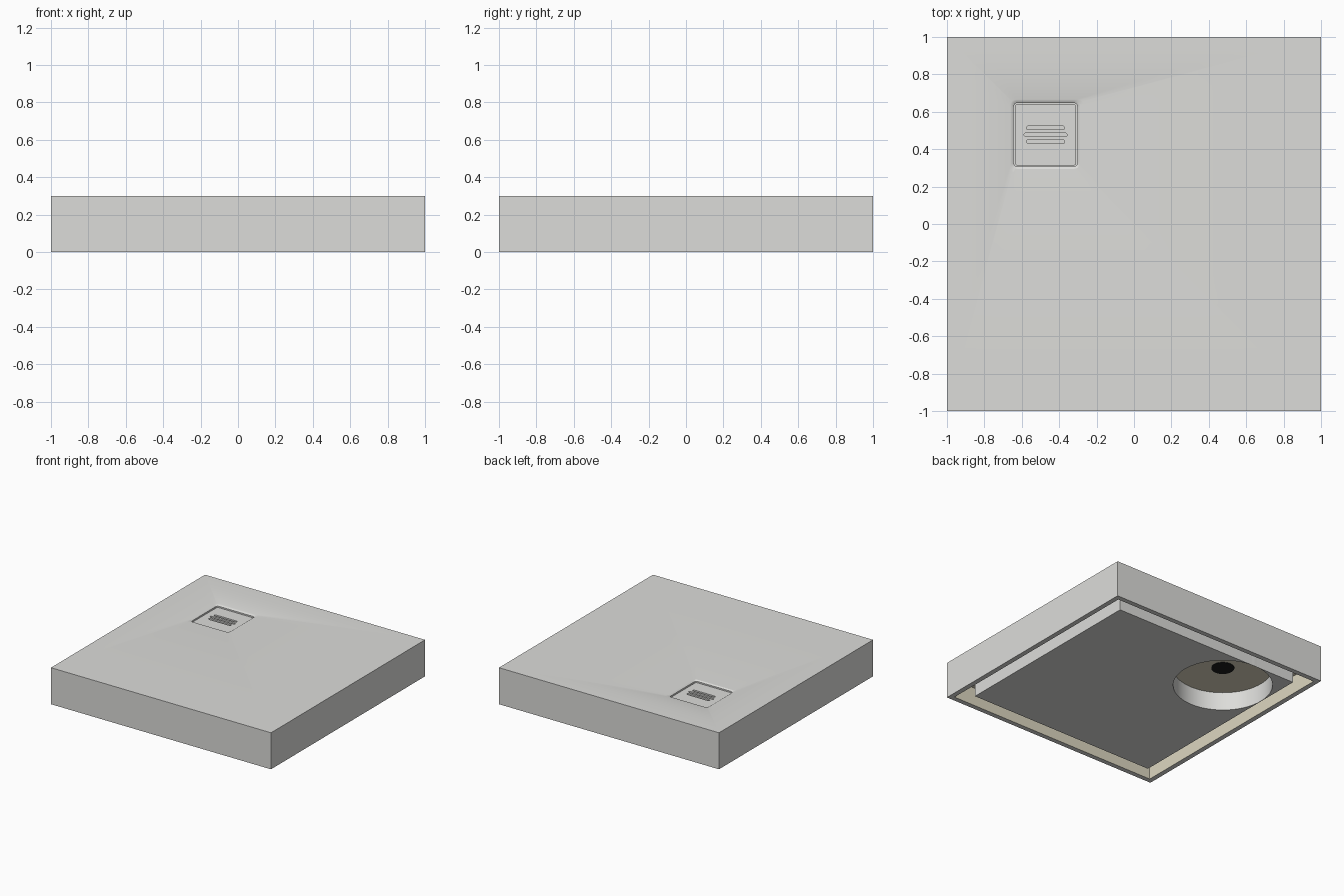
import bpy, bmesh, math
from mathutils import Vector

if "Cube" in bpy.data.objects:
    bpy.data.objects.remove(bpy.data.objects["Cube"])

DRAIN = Vector((-0.473, 0.477))
HEIGHT, CEILING = 0.3, 0.15
WALL = 0.96          # half width inside the skirt
DIP = 0.017          # fall of the surface towards the drain
RECESS = 0.182       # half width of the drain recess


def material(name, r, g, b):
    mat = bpy.data.materials.new(name)
    mat.use_nodes = True
    mat.diffuse_color = (r, g, b, 1)
    mat.node_tree.nodes["Principled BSDF"].inputs["Base Color"].default_value = (r, g, b, 1)
    return mat


grey = material("light grey", 0.72, 0.72, 0.70)
beige = material("beige", 0.72, 0.68, 0.53)
black = material("black", 0.01, 0.011, 0.011)


def outline(center, hx, hy, radius=0.0, steps=32):
    """Rounded rectangle as a list of 2D points, dense near the corners."""
    points = []
    corners = [(-1, -1), (1, -1), (1, 1), (-1, 1)]
    for i, start in enumerate(corners):
        a, b = Vector(start), Vector(corners[(i + 1) % 4])
        for k in range(steps):
            u = a.lerp(b, (1 - math.cos(math.pi * k / steps)) / 2)
            p = Vector((u.x * hx, u.y * hy))
            if radius:
                cx, cy = hx - radius, hy - radius
                q = Vector((max(-cx, min(cx, p.x)), max(-cy, min(cy, p.y))))
                p = q + (p - q).normalized() * radius
            points.append(center + p)
    return points


def smooth(obj):
    bpy.ops.object.select_all(action='DESELECT')
    obj.select_set(True)
    bpy.context.view_layer.objects.active = obj
    bpy.ops.object.shade_smooth_by_angle(angle=math.radians(30))


def flat_part(name, outlines, z0, z1, mat):
    """Slab from an outer outline; further outlines become holes."""
    curve = bpy.data.curves.new(name, 'CURVE')
    curve.dimensions = '2D'
    curve.fill_mode = 'BOTH'
    curve.extrude = (z1 - z0) / 2
    for points in outlines:
        spline = curve.splines.new('POLY')
        spline.points.add(len(points) - 1)
        for target, p in zip(spline.points, points):
            target.co = (p.x, p.y, 0, 1)
        spline.use_cyclic_u = True
    obj = bpy.data.objects.new(name, curve)
    bpy.context.collection.objects.link(obj)
    obj.location.z = (z0 + z1) / 2
    bpy.ops.object.select_all(action='DESELECT')
    obj.select_set(True)
    bpy.context.view_layer.objects.active = obj
    bpy.ops.object.convert(target='MESH')
    obj = bpy.context.view_layer.objects.active
    bm = bmesh.new()
    bm.from_mesh(obj.data)
    bmesh.ops.remove_doubles(bm, verts=bm.verts, dist=0.00001)
    bmesh.ops.recalc_face_normals(bm, faces=bm.faces)
    bm.to_mesh(obj.data)
    bm.free()
    obj.data.materials.clear()
    obj.data.materials.append(mat)
    smooth(obj)
    return obj


# Tray shell: lofted from the hollow underside, over the skirt, into the drain recess
middle = Vector((0, 0))
inside, outside = outline(middle, WALL, WALL), outline(middle, 1, 1)
recess = outline(DRAIN, RECESS, RECESS, 0.03)
loops = [(inside, CEILING), (inside, 0), (outside, 0)]
rings = 14
for i in range(rings + 1):
    t = (1 - i / rings) ** 1.5
    ring = [a.lerp(b, t) for a, b in zip(recess, outside)]
    loops.append((ring, HEIGHT - DIP * (1 - t) ** 3))
lip = outline(DRAIN, RECESS - 0.012, RECESS - 0.012, 0.02)
rim_z = HEIGHT - DIP
loops += [(lip, rim_z - 0.008), (lip, rim_z - 0.034)]

bm = bmesh.new()
verts = [[bm.verts.new((p.x, p.y, z)) for p in pts] for pts, z in loops]
count = len(inside)
bm.faces.new(verts[0]).material_index = 1
bm.faces.new(verts[-1])
for level, (low, high) in enumerate(zip(verts, verts[1:])):
    for k in range(count):
        n = (k + 1) % count
        face = bm.faces.new((low[k], low[n], high[n], high[k]))
        face.material_index = 1 if level == 0 else 0
bmesh.ops.recalc_face_normals(bm, faces=bm.faces)
mesh = bpy.data.meshes.new("tray_shell")
bm.to_mesh(mesh)
bm.free()
mesh.materials.append(grey)
mesh.materials.append(beige)
shell = bpy.data.objects.new("tray_shell", mesh)
bpy.context.collection.objects.link(shell)
smooth(shell)

# Drain cover with three rounded slots
slots = [outline(DRAIN + Vector((0, dy)), half, 0.01, 0.01, 12)
         for dy, half in ((0.037, 0.102), (0, 0.115), (-0.037, 0.102))]
cover = outline(DRAIN, 0.164, 0.164, 0.015)
flat_part("drain_cover", [cover] + slots, rim_z - 0.035, rim_z - 0.016, grey)

# Support core under the tray with a round opening for the drain
opening = outline(DRAIN, 0.374, 0.374, 0.374)
flat_part("support_core", [outline(middle, 0.85, 0.85, 0, 1), opening], 0, CEILING + 0.001, grey)

# Drain outlet seen from below
flat_part("drain_outlet", [outline(DRAIN, 0.087, 0.087, 0.087)], CEILING - 0.003, CEILING + 0.003, black)
